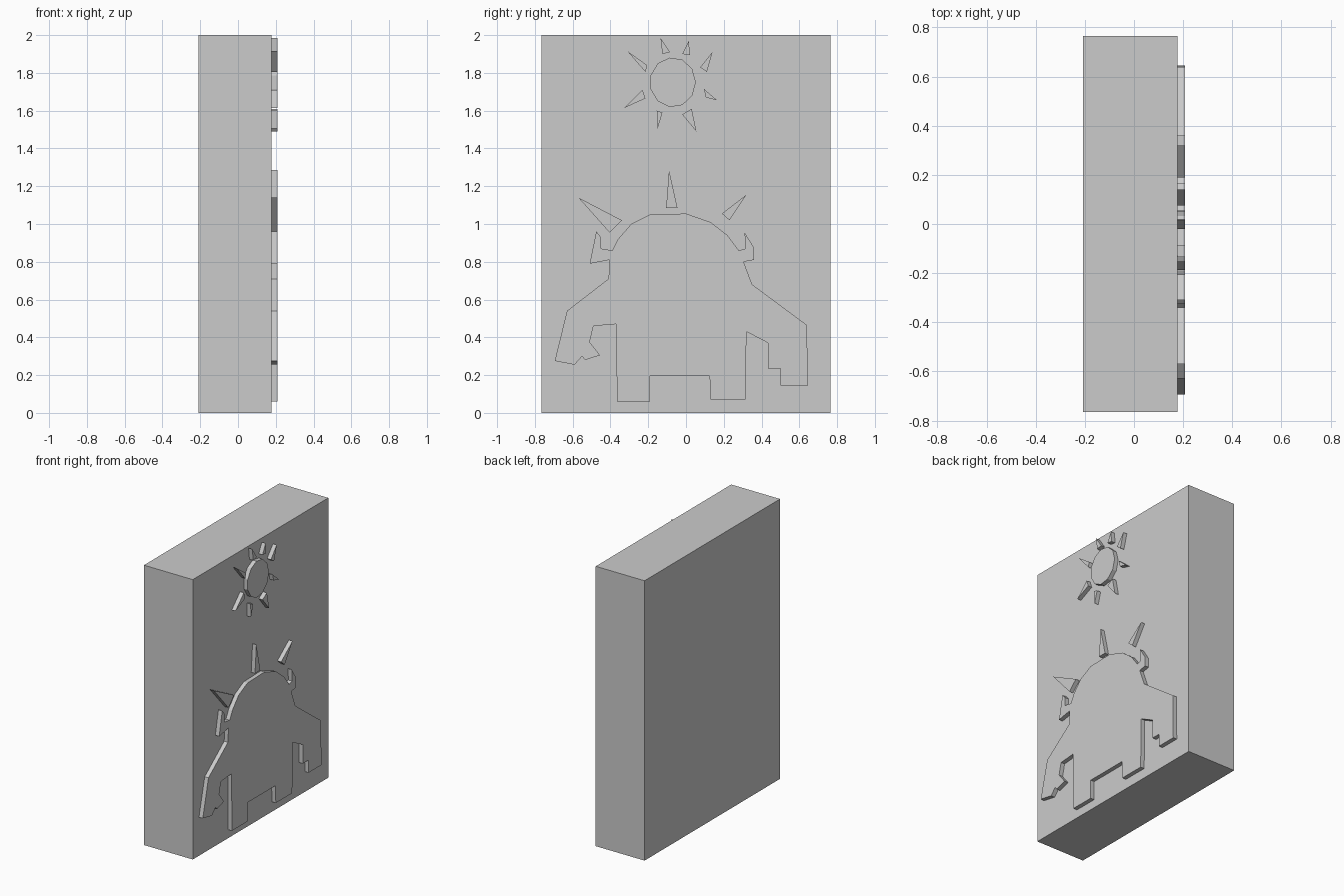
import bpy
import bmesh
from math import cos, sin, pi
from mathutils import Vector

# Relief coordinates are (y, z) in hundredths of a unit
SLAB_BACK, SLAB_FACE, RELIEF_FACE = -0.208, 0.178, 0.208
HALF_WIDTH, HEIGHT = 0.765, 2.0

cube = bpy.data.objects.get("Cube")
if cube:
    bpy.data.objects.remove(cube, do_unlink=True)


def make_material(name, colour):
    material = bpy.data.materials.new(name)
    material.use_nodes = True
    material.diffuse_color = colour
    shader = next(n for n in material.node_tree.nodes if n.type == "BSDF_PRINCIPLED")
    shader.inputs["Base Color"].default_value = colour
    return material


stone = make_material("light grey stone", (0.6, 0.6, 0.6, 1))


def extrude_outlines(name, outlines, back, front):
    """Make one object by extruding flat (y, z) outlines along x."""
    bm = bmesh.new()
    for outline in outlines:
        verts = [bm.verts.new((back, y / 100, z / 100)) for y, z in outline]
        face = bm.faces.new(verts)
        result = bmesh.ops.extrude_face_region(bm, geom=[face], use_keep_orig=True)
        moved = [v for v in result["geom"] if isinstance(v, bmesh.types.BMVert)]
        bmesh.ops.translate(bm, verts=moved, vec=Vector((front - back, 0, 0)))
    bmesh.ops.recalc_face_normals(bm, faces=bm.faces[:])
    mesh = bpy.data.meshes.new(name)
    bm.to_mesh(mesh)
    bm.free()
    mesh.materials.append(stone)
    obj = bpy.data.objects.new(name, mesh)
    bpy.context.collection.objects.link(obj)
    return obj


def relief(name, *outlines):
    return extrude_outlines(name, outlines, SLAB_FACE, RELIEF_FACE)


# Upright slab
w, h = HALF_WIDTH * 100, HEIGHT * 100
extrude_outlines("slab", [[(-w, 0), (w, 0), (w, h), (-w, h)]], SLAB_BACK, SLAB_FACE)

# Standing figure, traced anticlockwise from the hanging hand
left_hand = [(-69.5, 27.5), (-59, 25.5), (-55, 30), (-53.5, 28), (-45.5, 30.5),
             (-51, 37.5), (-49, 46), (-37, 47)]
legs = [(-36.5, 6), (-19, 6), (-19, 19.5), (12.5, 19.5), (13, 7), (31.5, 7), (32, 43)]
right_hand = [(43.5, 37), (43.5, 23.5), (50, 23.5), (50, 14.5), (64.5, 14.5), (64, 46.5)]
right_ear = [(35, 68), (30.5, 80), (36, 81), (36, 87.5), (31, 95.5), (31.5, 87)]
domed_head = [(28, 86), (22, 94), (13, 101), (0, 105.5), (-19, 105), (-29, 100),
              (-36, 92), (-39, 86)]
left_ear = [(-45, 87), (-45, 93), (-47.5, 96), (-51, 79), (-40.5, 81)]
left_arm = [(-41, 71), (-63, 54)]
relief("figure", left_hand + legs + right_hand + right_ear + domed_head + left_ear + left_arm)

# Three spikes fanned over the head
relief("head_spikes",
       [(-57, 114), (-40.5, 95.5), (-34, 102)],
       [(-9, 128.5), (-10.5, 108.5), (-4.5, 108.5)],
       [(32, 115.5), (19, 105.5), (23, 102)])

# Sun disc with a ring of separate rays
sides = 11
relief("sun_disc", [(-7 + 12.2 * cos(2 * pi * i / sides), 175 + 13.2 * sin(2 * pi * i / sides))
                    for i in range(sides)])
relief("sun_rays",
       [(-31, 191.5), (-21.5, 180.5), (-20.5, 184)],
       [(-13.5, 198.5), (-12.5, 190), (-8.5, 191)],
       [(1.5, 197), (-2, 190), (2, 189.5)],
       [(14, 191), (7.5, 183), (11, 180.5)],
       [(16.5, 165.5), (9.5, 171.5), (10.5, 167)],
       [(5.5, 149), (-2, 158), (3, 161)],
       [(-15, 150.5), (-15.5, 160), (-12.5, 159)],
       [(-32.5, 161.5), (-21.5, 166.5), (-23, 171)])
